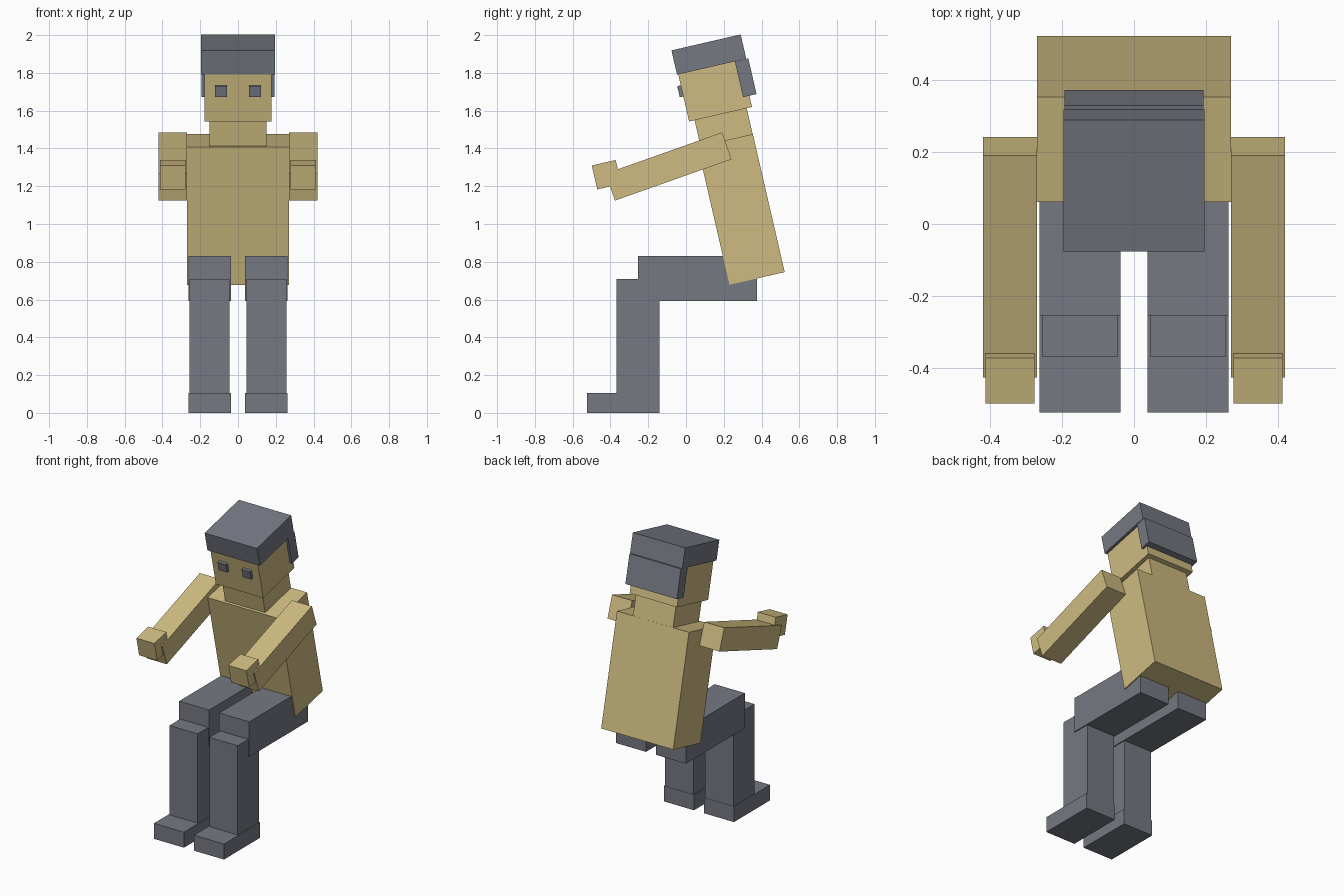
import bpy
import bmesh
from math import radians
from mathutils import Matrix

default = bpy.data.objects.get("Cube")
if default:
    bpy.data.objects.remove(default, do_unlink=True)


def material(name, rgb):
    mat = bpy.data.materials.new(name)
    mat.use_nodes = True
    color = (*rgb, 1.0)
    mat.diffuse_color = color
    mat.node_tree.nodes["Principled BSDF"].inputs["Base Color"].default_value = color
    return mat


tan = material("warm tan", (0.62, 0.50, 0.22))
gray = material("slate gray", (0.18, 0.19, 0.225))


def box(name, center, size, mat, tilt=0):
    """Flat-shaded box, tilted forward about the x axis."""
    bm = bmesh.new()
    bmesh.ops.create_cube(bm, size=1, matrix=Matrix.Diagonal((*size, 1)))
    mesh = bpy.data.meshes.new(name)
    bm.to_mesh(mesh)
    bm.free()
    mesh.materials.append(mat)
    obj = bpy.data.objects.new(name, mesh)
    obj.location = center
    obj.rotation_euler.x = radians(tilt)
    bpy.context.collection.objects.link(obj)
    return obj


def pair(name, center, size, mat, tilt=0):
    """Matching boxes on the left (+x) and right (-x)."""
    x, y, z = center
    for side, sign in (("left", 1), ("right", -1)):
        box(f"{side}_{name}", (sign * x, y, z), size, mat, tilt)


LEAN = 13  # forward lean of the upper body

# Torso, neck and head
box("torso", (0, 0.292, 1.077), (0.54, 0.30, 0.75), tan, LEAN)
box("neck", (0, 0.201, 1.504), (0.30, 0.283, 0.20), tan, LEAN)
box("head", (0, 0.147, 1.737), (0.355, 0.342, 0.32), tan, LEAN)

# Hair and eyes
box("hair_cap", (0, 0.121, 1.897), (0.392, 0.376, 0.132), gray, LEAN)
box("hair_back", (0, 0.316, 1.774), (0.386, 0.073, 0.194), gray, LEAN)
pair("eye", (0.09, -0.02, 1.705), (0.063, 0.04, 0.06), gray, LEAN)

# Arms reaching forward
pair("arm", (0.345, -0.0925, 1.3045), (0.15, 0.655, 0.151), tan, 19.5)
pair("hand", (0.345, -0.421, 1.261), (0.135, 0.13, 0.13), tan, LEAN)

# Seated legs
pair("thigh", (0.15, 0.06, 0.711), (0.225, 0.63, 0.238), gray)
pair("shin", (0.15, -0.255, 0.385), (0.212, 0.228, 0.65), gray)
pair("foot", (0.15, -0.332, 0.0525), (0.225, 0.386, 0.105), gray)
